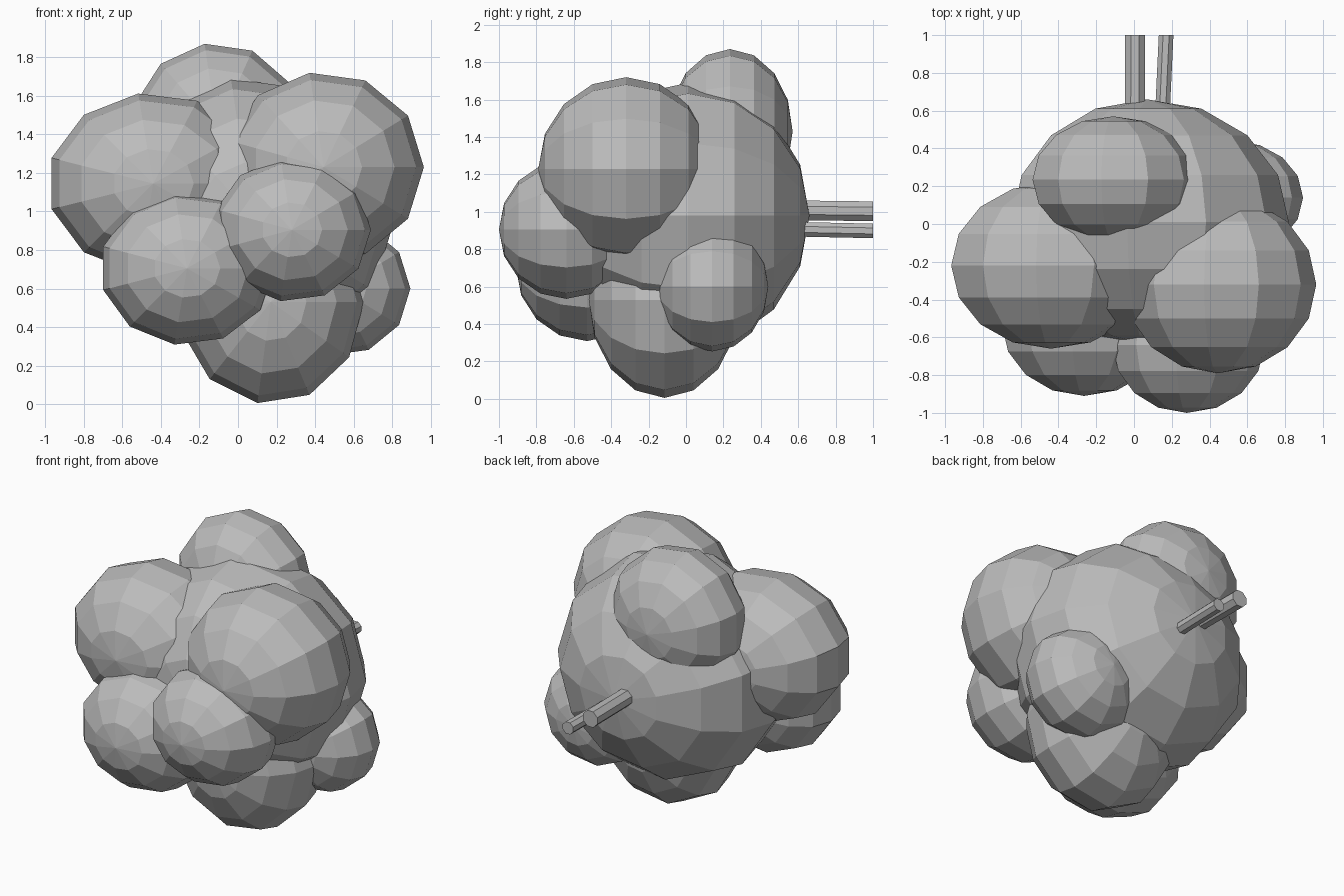
import bpy, bmesh
from math import cos, sin, pi
from mathutils import Vector

if "Cube" in bpy.data.objects:
    bpy.data.objects.remove(bpy.data.objects["Cube"])

grey = bpy.data.materials.new("plain_grey")
grey.diffuse_color = (0.5, 0.5, 0.5, 1)
grey.use_nodes = True
grey.node_tree.nodes["Principled BSDF"].inputs["Base Color"].default_value = grey.diffuse_color


def finish(name, bm):
    bmesh.ops.recalc_face_normals(bm, faces=bm.faces[:])
    mesh = bpy.data.meshes.new(name)
    bm.to_mesh(mesh)
    bm.free()
    mesh.materials.append(grey)
    obj = bpy.data.objects.new(name, mesh)
    bpy.context.collection.objects.link(obj)
    return obj


def clump(name, centre, radii, segs=11, rings=8):
    """Low-poly ellipsoid with its poles along y and one vertex column at +x."""
    bm = bmesh.new()
    cx, cy, cz = centre
    rx, ry, rz = radii
    loops = []
    for j in range(1, rings):
        p = -pi / 2 + pi * j / rings
        loops.append([bm.verts.new((cx + rx * cos(p) * cos(2 * pi * i / segs),
                                    cy + ry * sin(p),
                                    cz + rz * cos(p) * sin(2 * pi * i / segs)))
                      for i in range(segs)])
    front = bm.verts.new((cx, cy - ry, cz))
    back = bm.verts.new((cx, cy + ry, cz))
    for i in range(segs):
        k = (i + 1) % segs
        bm.faces.new((front, loops[0][i], loops[0][k]))
        bm.faces.new((back, loops[-1][k], loops[-1][i]))
        for a, b in zip(loops, loops[1:]):
            bm.faces.new((a[i], b[i], b[k], a[k]))
    return finish(name, bm)


def stem(name, start, end, radius, sides=8):
    """Capped rod between two points, ends square to y."""
    bm = bmesh.new()
    ends = [[bm.verts.new(Vector(c) + Vector((radius * cos(2 * pi * (i + .5) / sides), 0,
                                              radius * sin(2 * pi * (i + .5) / sides))))
             for i in range(sides)] for c in (start, end)]
    for i in range(sides):
        k = (i + 1) % sides
        bm.faces.new((ends[0][i], ends[0][k], ends[1][k], ends[1][i]))
    for loop in ends:
        bm.faces.new(loop)
    return finish(name, bm)


# Large central clump with smaller clumps around it
clump("main_clump", (0.07, 0.01, 0.98), (0.75, 0.65, 0.717))
clump("upper_left_clump", (-0.44, -0.22, 1.145), (0.55, 0.44, 0.472))
clump("upper_right_clump", (0.445, -0.32, 1.23), (0.52, 0.47, 0.495))
clump("top_clump", (-0.11, 0.235, 1.43), (0.445, 0.335, 0.445))
clump("lower_left_clump", (-0.265, -0.53, 0.705), (0.453, 0.38, 0.40))
clump("front_right_clump", (0.28, -0.64, 0.905), (0.41, 0.36, 0.374))
clump("bottom_clump", (0.17, -0.115, 0.53), (0.484, 0.405, 0.53))
clump("side_clump", (0.525, 0.14, 0.60), (0.37, 0.30, 0.35))

# Two stems leaving the back
stem("thick_stem", (0.003, 0.3, 1.012), (0.006, 1.0, 1.003), 0.057)
stem("thin_stem", (0.137, 0.3, 0.913), (0.17, 1.0, 0.898), 0.042)
